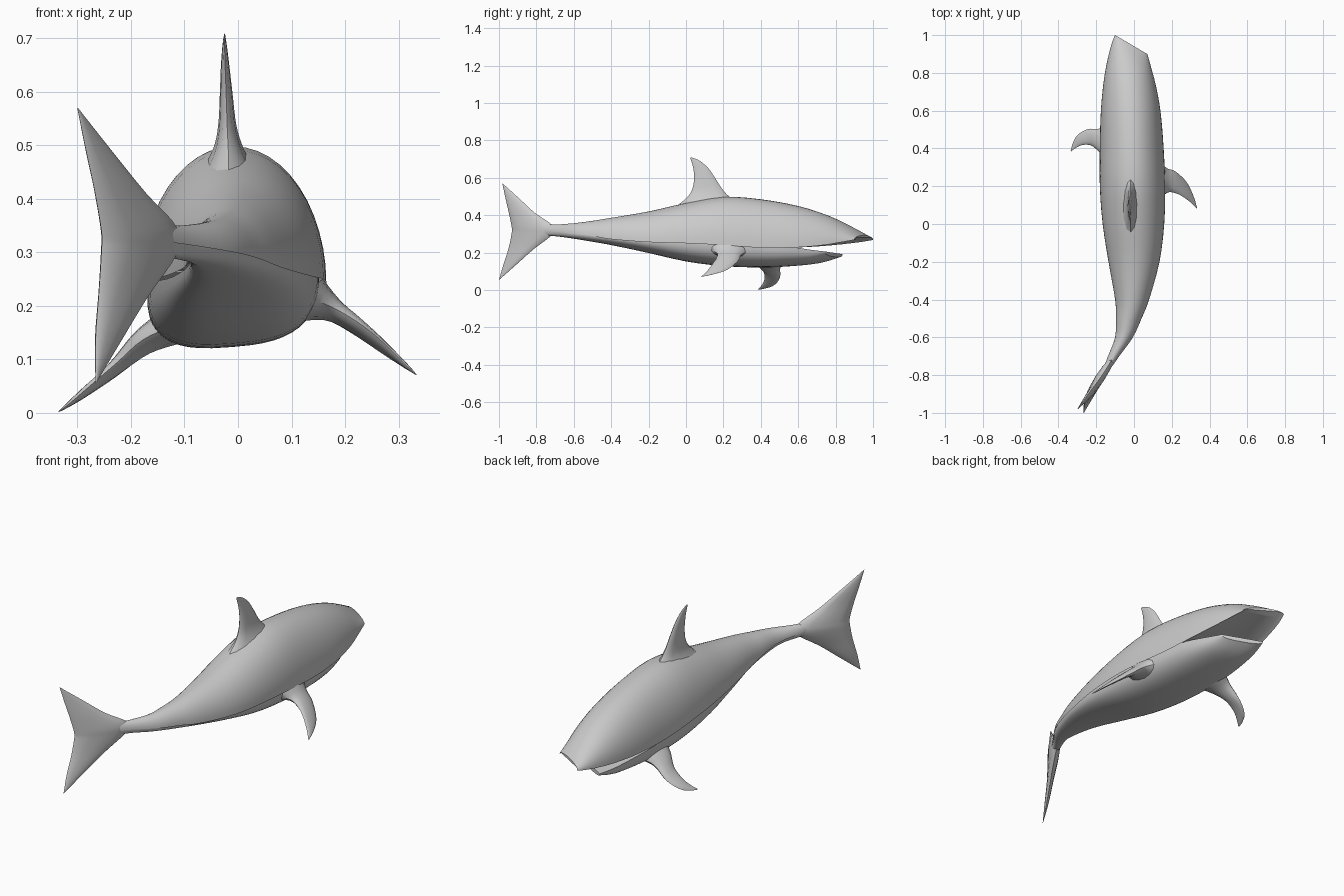
import bpy, bmesh, math
from mathutils import Vector


def spline(rows, steps):
    """Catmull-Rom interpolation of parameter rows."""
    out = []
    n = len(rows)
    for i in range(n - 1):
        a, b, c, d = rows[max(i - 1, 0)], rows[i], rows[i + 1], rows[min(i + 2, n - 1)]
        for s in range(steps):
            t = s / steps
            out.append([0.5 * (2 * q + (r - p) * t + (2 * p - 5 * q + 4 * r - u) * t * t
                               + (3 * q - p - 3 * r + u) * t ** 3)
                        for p, q, r, u in zip(a, b, c, d)])
    out.append(list(rows[-1]))
    return out


def loft(name, rings, closed=lambda i: True, cap_start=True):
    """Skin rings; closed(i) tells if the last-to-first strip is filled."""
    bm = bmesh.new()
    vs = [[bm.verts.new(p) for p in r] for r in rings]
    n = len(rings[0])
    for i in range(len(vs) - 1):
        for j in range(n if closed(i) else n - 1):
            k = (j + 1) % n
            bm.faces.new((vs[i][j], vs[i][k], vs[i + 1][k], vs[i + 1][j]))
    if cap_start:
        bm.faces.new(vs[0])
    bm.faces.new(vs[-1][::-1])
    bmesh.ops.recalc_face_normals(bm, faces=bm.faces)
    me = bpy.data.meshes.new(name)
    bm.to_mesh(me)
    bm.free()
    ob = bpy.data.objects.new(name, me)
    bpy.context.collection.objects.link(ob)
    bpy.context.view_layer.objects.active = ob
    ob.select_set(True)
    bpy.ops.object.shade_smooth_by_angle(angle=math.radians(45))
    ob.select_set(False)
    return ob


def shell(name, rows, power, roll, mouth_y, lip):
    """Half-body loft. Row: y, centre x, half width, crest z, seam z, slant."""
    rows = spline(rows, 3)
    rings = []
    for y, xc, hw, zc, zs, sl in rows:
        ring = []
        for k in range(25):
            a = math.pi * k / 24
            c, s = math.cos(a), max(math.sin(a), 0)
            dx = hw * math.copysign(abs(c) ** power, c)
            ring.append((xc + dx, y - sl * dx, zs + (zc - zs) * s ** power + roll * dx))
        # small inward lip along the seam
        for side in (-1, 1):
            dx = side * hw * lip
            ring.append((xc + dx, y - sl * dx, zs + 0.012 * (zc > zs) + roll * dx))
        rings.append(ring)
    return loft(name, rings, lambda i: rows[i][0] > mouth_y, cap_start=False)


def fin(name, rows, normal, steps=4):
    """Lens-section fin. Row: leading xyz, trailing xyz, half thickness."""
    nrm = Vector(normal).normalized()
    rings = []
    for r in spline(rows, steps):
        lead, trail = Vector(r[:3]), Vector(r[3:6])
        mid, half = (lead + trail) / 2, (lead - trail) / 2
        rings.append([mid + half * math.cos(a) + nrm * r[6] * math.sin(a)
                      for a in (2 * math.pi * k / 12 for k in range(12))])
    return loft(name, rings)


# Upper body: back, flanks and snout
shell("upper_body", [
    (-0.76, -0.140, 0.020, 0.352, 0.318, 0),
    (-0.70, -0.108, 0.030, 0.350, 0.312, 0),
    (-0.60, -0.053, 0.047, 0.357, 0.300, 0),
    (-0.50, -0.028, 0.068, 0.370, 0.288, 0),
    (-0.40, -0.010, 0.090, 0.386, 0.272, 0),
    (-0.20, 0.000, 0.135, 0.420, 0.256, 0),
    (0.00, -0.003, 0.163, 0.465, 0.250, 0),
    (0.20, -0.008, 0.173, 0.498, 0.240, 0),
    (0.40, -0.012, 0.169, 0.485, 0.226, 0),
    (0.60, -0.017, 0.158, 0.449, 0.228, 0.05),
    (0.76, -0.020, 0.136, 0.398, 0.240, 0.2),
    (0.88, -0.018, 0.108, 0.338, 0.256, 0.45),
    (0.95, -0.015, 0.086, 0.293, 0.268, 0.59),
], 1.0, 0.0, 0.5, 0.85)

# Lower body: belly and lower jaw
shell("lower_body", [
    (-0.76, -0.140, 0.017, 0.292, 0.325, 0),
    (-0.70, -0.108, 0.026, 0.288, 0.320, 0),
    (-0.60, -0.053, 0.042, 0.275, 0.306, 0),
    (-0.40, -0.010, 0.082, 0.242, 0.282, 0),
    (-0.20, 0.000, 0.122, 0.200, 0.264, 0),
    (0.00, -0.003, 0.148, 0.155, 0.258, 0),
    (0.20, -0.008, 0.160, 0.130, 0.248, 0),
    (0.40, -0.012, 0.157, 0.123, 0.232, 0),
    (0.55, -0.015, 0.147, 0.129, 0.222, 0.05),
    (0.70, -0.018, 0.118, 0.146, 0.206, 0.3),
    (0.79, -0.018, 0.090, 0.178, 0.199, 0.52),
], 0.72, 0.08, 0.45, 0.9)

# Dorsal fin with flared base
fin("dorsal_fin", [
    (-0.018, 0.270, 0.470, -0.018, -0.070, 0.435, 0.050),
    (-0.018, 0.225, 0.505, -0.018, -0.005, 0.485, 0.028),
    (-0.020, 0.190, 0.545, -0.020, 0.030, 0.530, 0.017),
    (-0.022, 0.155, 0.600, -0.022, 0.043, 0.590, 0.012),
    (-0.024, 0.120, 0.650, -0.024, 0.040, 0.645, 0.008),
    (-0.025, 0.075, 0.690, -0.025, 0.030, 0.685, 0.004),
    (-0.025, 0.030, 0.709, -0.025, 0.022, 0.706, 0.001),
], (1, 0, 0))

# Right pectoral fin, swept back
fin("right_pectoral_fin", [
    (0.130, 0.330, 0.205, 0.130, 0.120, 0.215, 0.050),
    (0.175, 0.295, 0.188, 0.175, 0.165, 0.198, 0.024),
    (0.220, 0.278, 0.155, 0.220, 0.163, 0.172, 0.015),
    (0.280, 0.220, 0.108, 0.262, 0.142, 0.140, 0.009),
    (0.316, 0.145, 0.084, 0.305, 0.110, 0.098, 0.005),
    (0.334, 0.085, 0.071, 0.331, 0.082, 0.073, 0.001),
], (0.57, 0, 0.82))

# Left pectoral fin, reaching further forward
fin("left_pectoral_fin", [
    (-0.130, 0.530, 0.155, -0.130, 0.340, 0.160, 0.035),
    (-0.180, 0.505, 0.125, -0.180, 0.378, 0.135, 0.024),
    (-0.245, 0.502, 0.065, -0.225, 0.415, 0.095, 0.013),
    (-0.300, 0.470, 0.025, -0.275, 0.418, 0.052, 0.008),
    (-0.325, 0.425, 0.009, -0.312, 0.400, 0.020, 0.004),
    (-0.335, 0.388, 0.002, -0.333, 0.384, 0.004, 0.001),
], (-0.6, 0, 0.8))

# Tail fin, both lobes from lower tip to upper tip
fin("tail_fin", [
    (-0.264, -0.995, 0.058, -0.266, -1.000, 0.055, 0.001),
    (-0.220, -0.910, 0.133, -0.266, -0.975, 0.140, 0.010),
    (-0.168, -0.815, 0.218, -0.260, -0.948, 0.225, 0.016),
    (-0.115, -0.715, 0.297, -0.255, -0.932, 0.305, 0.024),
    (-0.115, -0.715, 0.347, -0.255, -0.932, 0.338, 0.024),
    (-0.172, -0.805, 0.410, -0.268, -0.948, 0.415, 0.016),
    (-0.235, -0.890, 0.488, -0.284, -0.965, 0.490, 0.009),
    (-0.298, -0.978, 0.568, -0.300, -0.982, 0.570, 0.001),
], (0.87, -0.5, 0))
